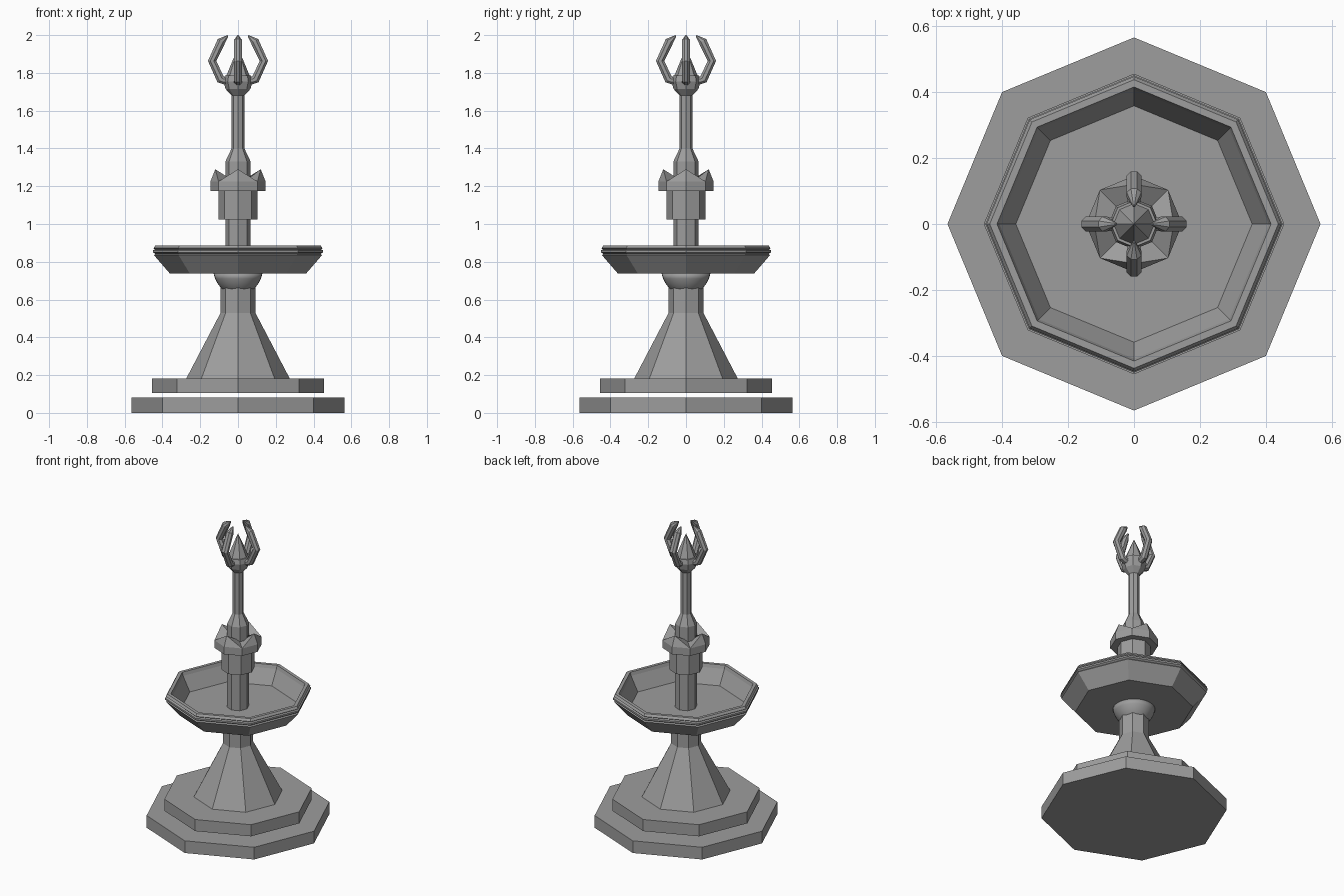
import bpy, bmesh, math
from mathutils import Matrix, Vector

if "Cube" in bpy.data.objects:
    bpy.data.objects.remove(bpy.data.objects["Cube"], do_unlink=True)

GREY = 0.34
stone = bpy.data.materials.new("grey stone")
stone.use_nodes = True
stone.diffuse_color = (GREY, GREY, GREY, 1)
bsdf = stone.node_tree.nodes["Principled BSDF"]
bsdf.inputs["Base Color"].default_value = (GREY, GREY, GREY, 1)
bsdf.inputs["Roughness"].default_value = 0.8


def finish(name, bm, smooth=False):
    bmesh.ops.remove_doubles(bm, verts=bm.verts, dist=1e-5)
    bmesh.ops.recalc_face_normals(bm, faces=bm.faces)
    mesh = bpy.data.meshes.new(name)
    bm.to_mesh(mesh)
    bm.free()
    mesh.materials.append(stone)
    for p in mesh.polygons:
        p.use_smooth = smooth
    obj = bpy.data.objects.new(name, mesh)
    bpy.context.collection.objects.link(obj)
    return obj


def skin(bm, rings):
    """Join rings of equal length with quads and cap both ends."""
    n = len(rings[0])
    for a, b in zip(rings, rings[1:]):
        for i in range(n):
            j = (i + 1) % n
            bm.faces.new((a[i], a[j], b[j], b[i]))
    bm.faces.new(rings[0])
    bm.faces.new(rings[-1])


def ring(bm, r, z, sides=8):
    step = math.tau / sides
    return [bm.verts.new((r * math.cos(i * step), r * math.sin(i * step), z))
            for i in range(sides)]


def lathe(name, profile, sides=8, smooth=False):
    bm = bmesh.new()
    skin(bm, [ring(bm, r, z, sides) for r, z in profile])
    return finish(name, bm, smooth)


# Stepped base: two separate slabs
lathe("lower_step", [(0.565, 0), (0.565, 0.082)])
lathe("upper_step", [(0.455, 0.105), (0.455, 0.183)])

# Pedestal with a straight neck
lathe("pedestal", [(0.275, 0.18), (0.092, 0.53), (0.092, 0.74)])

# Rounded flare under the bowl
lathe("bowl_support", [(0.07, 0.643), (0.091, 0.662), (0.108, 0.685),
                       (0.121, 0.71), (0.13, 0.74)], sides=32, smooth=True)

# Bowl with banded rim and sunken floor
lathe("bowl", [(0.36, 0.737), (0.445, 0.835), (0.438, 0.842), (0.45, 0.85),
               (0.45, 0.861), (0.44, 0.866), (0.447, 0.872), (0.437, 0.887),
               (0.415, 0.887), (0.408, 0.865), (0.358, 0.77)])

# Central column, shoulder and slender shaft
lathe("column", [(0.067, 0.765), (0.067, 1.33), (0.034, 1.4), (0.034, 1.69)])
lathe("column_collar", [(0.102, 1.025), (0.102, 1.18)])

# Crown band with a point on each axis
bm = bmesh.new()
top = ring(bm, 0.146, 1.225)
for i in range(0, 8, 2):
    a = i * math.tau / 8
    top[i].co = (0.12 * math.cos(a), 0.12 * math.sin(a), 1.29)
skin(bm, [ring(bm, 0.146, 1.175), ring(bm, 0.146, 1.225), top,
          ring(bm, 0.05, 1.235)])
finish("crown", bm)

# Bulb that holds the claws, with a pointed crystal above
lathe("claw_bulb", [(0.034, 1.68), (0.066, 1.715), (0.077, 1.755),
                    (0.07, 1.785)])
lathe("crystal", [(0.07, 1.765), (0.035, 1.85), (0.001, 1.93)])

# Four curved claws: an eight-sided section along a bent path
path = [(0.045, 1.75, 0.022), (0.092, 1.765, 0.024), (0.137, 1.863, 0.024),
        (0.088, 1.968, 0.024), (0.054, 1.997, 0.004)]
for k, side in enumerate(("left", "back", "right", "front")):
    bm = bmesh.new()
    rings = []
    for i, (x, z, r) in enumerate(path):
        before, after = path[max(i - 1, 0)], path[min(i + 1, len(path) - 1)]
        along = Vector((after[0] - before[0], 0, after[1] - before[1])).normalized()
        across = Vector((0, 1, 0))
        out = across.cross(along)
        rings.append([bm.verts.new(Vector((x, 0, z)) + r * (
            math.cos((j + 0.5) * math.tau / 8) * out
            + math.sin((j + 0.5) * math.tau / 8) * across)) for j in range(8)])
    skin(bm, rings)
    bm.transform(Matrix.Rotation(k * math.pi / 2, 4, "Z"))
    finish("claw_" + side, bm)
